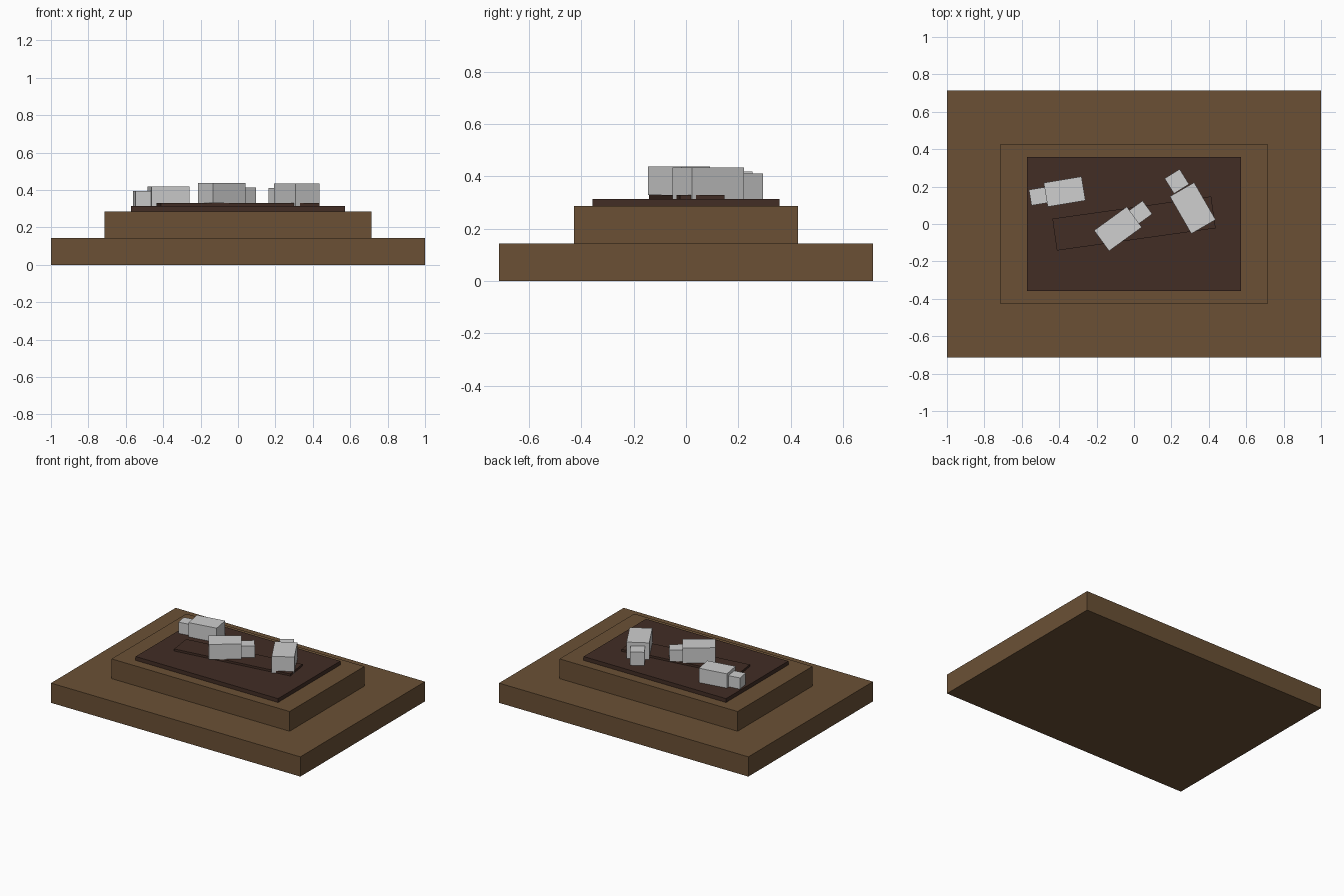
import bpy
from math import radians

if "Cube" in bpy.data.objects:
    bpy.data.objects.remove(bpy.data.objects["Cube"], do_unlink=True)


def material(name, colour):
    mat = bpy.data.materials.new(name)
    mat.use_nodes = True
    rgba = (*colour, 1)
    mat.diffuse_color = rgba
    mat.node_tree.nodes["Principled BSDF"].inputs["Base Color"].default_value = rgba
    return mat


brown = material("earth brown", (0.145, 0.081, 0.036))
dark = material("dark mud", (0.054, 0.026, 0.018))
grey = material("pale grey", (0.62, 0.62, 0.62))


def box(name, x, y, bottom, size, mat, turn=0):
    """Box standing on the height 'bottom', turned about z in degrees."""
    bpy.ops.mesh.primitive_cube_add(
        size=1, location=(x, y, bottom + size[2] / 2), rotation=(0, 0, radians(turn)))
    obj = bpy.context.object
    obj.name = name
    obj.scale = size
    obj.data.materials.append(mat)
    return obj


# Stepped base with a dark bed and a slanted strip across it
step = 0.143
bed_top = 2 * step + 0.028
strip_top = bed_top + 0.015
box("base", 0, 0, 0, (2, 1.428, step), brown)
box("upper_step", 0, 0, step, (1.428, 0.857, step), brown)
box("bed", 0, 0, 2 * step, (1.142, 0.714, 0.028), dark)
box("strip", 0, 0.003, bed_top, (0.857, 0.172, 0.015), dark, 8)


# Blocky figures: a long body with a smaller cube-like head
def figure(name, bottom, body_at, body_size, body_turn, head_at, head_size, head_turn):
    box(name + "_body", *body_at, bottom, body_size, grey, body_turn)
    box(name + "_head", *head_at, bottom, head_size, grey, head_turn)


figure("right_figure", bed_top,
       (-0.371, 0.173), (0.205, 0.13, 0.104), 9.5,
       (-0.513, 0.148), (0.085, 0.085, 0.081), 9.5)
figure("middle_figure", strip_top,
       (-0.086, -0.026), (0.216, 0.136, 0.109), 36,
       (0.036, 0.063), (0.088, 0.088, 0.084), 36)
figure("left_figure", bed_top,
       (0.314, 0.085), (0.23, 0.15, 0.12), -60,
       (0.229, 0.228), (0.095, 0.095, 0.096), -58)
